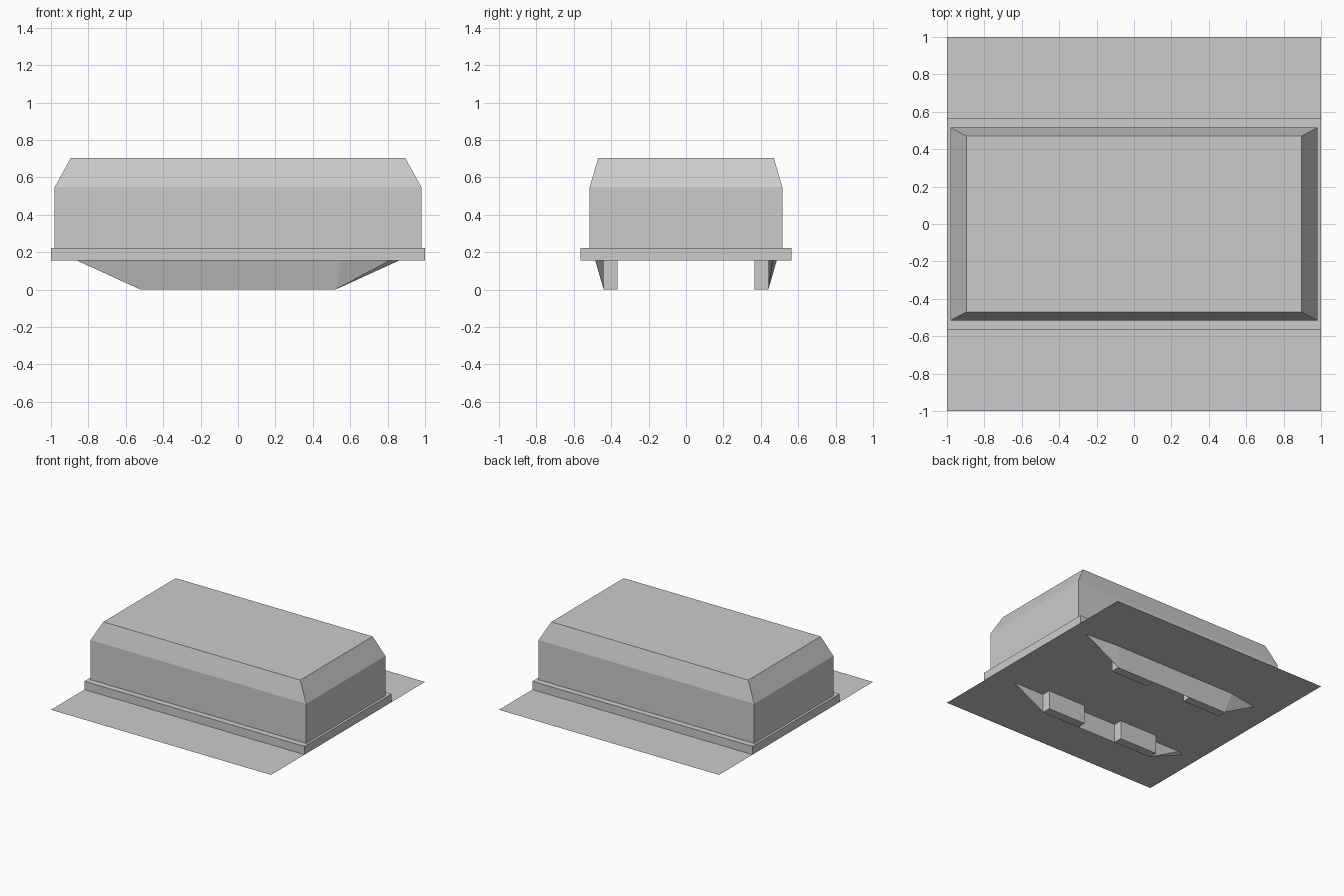
import bpy, bmesh
from math import pi
from mathutils import Matrix

if "Cube" in bpy.data.objects:
    bpy.data.objects.remove(bpy.data.objects["Cube"])

Z_BASE, Z_SLAB = 0.155, 0.223


def make_object(name, bm):
    bmesh.ops.recalc_face_normals(bm, faces=bm.faces)
    mesh = bpy.data.meshes.new(name)
    bm.to_mesh(mesh)
    bm.free()
    obj = bpy.data.objects.new(name, mesh)
    bpy.context.collection.objects.link(obj)
    return obj


def loft(name, rings):
    """Stack of centred rectangles (half x, half y, z), capped at both ends."""
    bm = bmesh.new()
    loops = [[bm.verts.new((sx * x, sy * y, z))
              for sx, sy in ((-1, -1), (1, -1), (1, 1), (-1, 1))]
             for x, y, z in rings]
    for a, b in zip(loops, loops[1:]):
        for i in range(4):
            j = (i + 1) % 4
            bm.faces.new((a[i], a[j], b[j], b[i]))
    bm.faces.new(loops[0])
    if len(loops) > 1:
        bm.faces.new(loops[-1])
    return make_object(name, bm)


def box(name, x0, x1, y0, y1, z0, z1):
    bm = bmesh.new()
    bmesh.ops.create_cube(bm, size=1)
    for v in bm.verts:
        v.co = (x0 + (v.co.x + 0.5) * (x1 - x0),
                y0 + (v.co.y + 0.5) * (y1 - y0),
                z0 + (v.co.z + 0.5) * (z1 - z0))
    return make_object(name, bm)


def skid(name):
    """Sloped outer runner that tapers to a point at both ends."""
    bm = bmesh.new()
    for co in ((-0.52, -0.44, 0), (0.52, -0.44, 0),
               (-0.555, -0.485, Z_BASE), (0.555, -0.485, Z_BASE),
               (-0.81, -0.44, Z_BASE), (0.81, -0.44, Z_BASE),
               (-0.86, -0.465, Z_BASE)):
        bm.verts.new(co)
    bmesh.ops.convex_hull(bm, input=bm.verts)
    bmesh.ops.dissolve_limit(bm, angle_limit=0.01, verts=bm.verts, edges=bm.edges)
    return make_object(name, bm)


# Thin ground sheet level with the underside of the slab
loft("base_sheet", [(1, 1, Z_BASE)])

# Slab, with its underside left to the sheet
slab = box("base_slab", -1, 1, -0.565, 0.565, Z_BASE, Z_SLAB)
bm = bmesh.new()
bm.from_mesh(slab.data)
bmesh.ops.delete(bm, geom=[f for f in bm.faces if f.normal.z < -0.5], context='FACES_ONLY')
bm.to_mesh(slab.data)
bm.free()

# Main housing with sloped top edges
loft("housing", [(0.98, 0.515, Z_SLAB), (0.98, 0.515, 0.548), (0.895, 0.47, 0.703)])

# Skids with two inner blocks each; the rear set is the front set turned round
for side, angle in (("front", 0), ("rear", pi)):
    parts = [skid(side + "_skid"),
             box(side + "_block_a", -0.525, -0.178, -0.44, -0.367, 0, Z_BASE),
             box(side + "_block_b", 0.178, 0.525, -0.44, -0.367, 0, Z_BASE)]
    for part in parts:
        part.data.transform(Matrix.Rotation(angle, 4, 'Z'))
